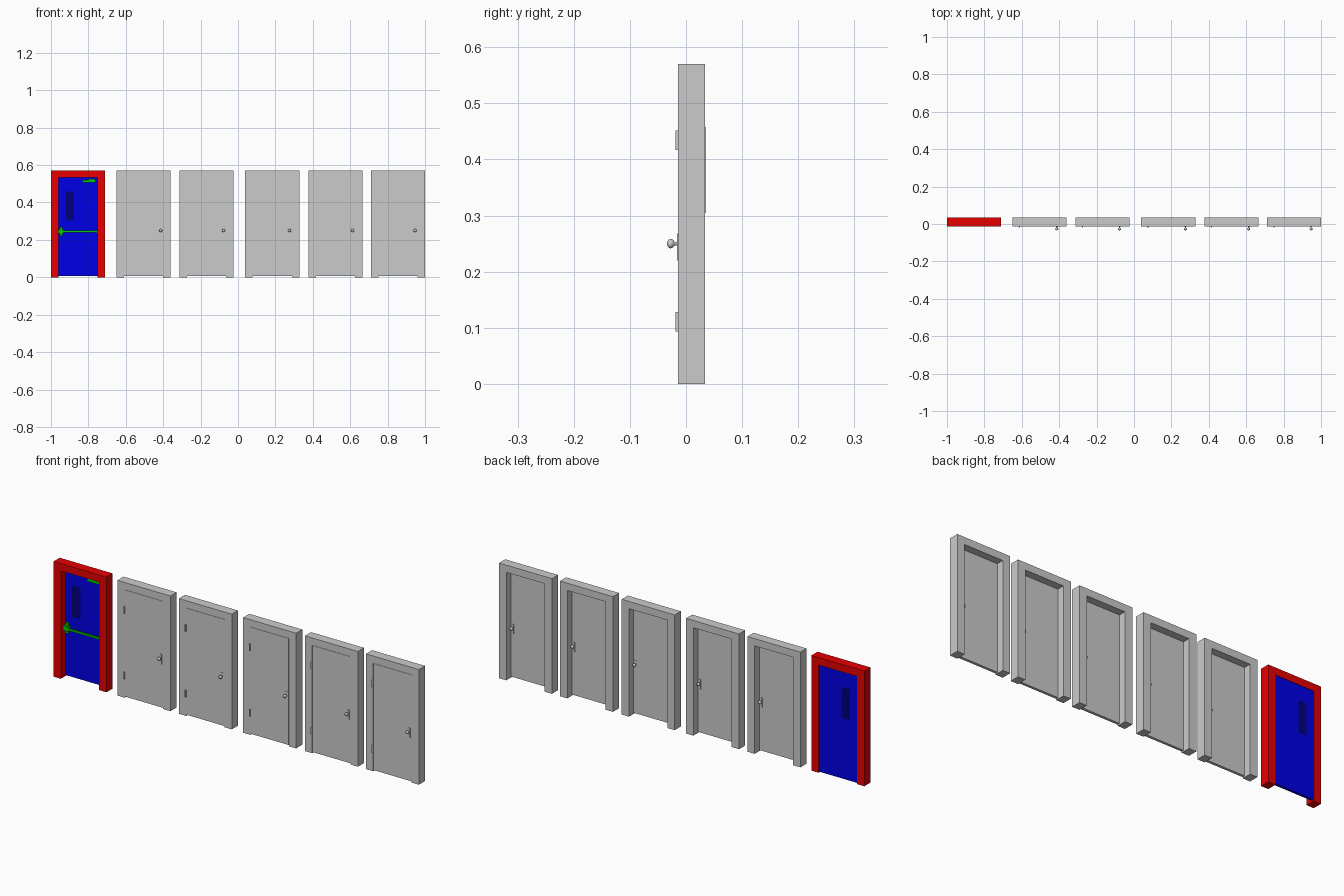
import bpy, bmesh
from mathutils import Matrix

if "Cube" in bpy.data.objects:
    bpy.data.objects.remove(bpy.data.objects["Cube"])

W, H, Y0, Y1 = 0.29, 0.57, -0.014, 0.034   # frame outer size, front and back
JAMB, HEAD = 0.04, 0.036                    # frame member widths
LEAF_T = 0.013


def material(name, rgb):
    m = bpy.data.materials.new(name)
    m.diffuse_color = (*rgb, 1)
    m.use_nodes = True
    m.node_tree.nodes["Principled BSDF"].inputs["Base Color"].default_value = m.diffuse_color
    return m


RED = material("red_paint", (0.8, 0.0, 0.0))
BLUE = material("blue_paint", (0.0, 0.0, 0.8))
GREEN = material("green_paint", (0.0, 0.6, 0.0))
GLASS = material("dark_glass", (0.0, 0.0, 0.2))


def finish(bm, name, mat=None):
    bmesh.ops.recalc_face_normals(bm, faces=bm.faces)
    mesh = bpy.data.meshes.new(name)
    bm.to_mesh(mesh)
    bm.free()
    if mat:
        mesh.materials.append(mat)
    ob = bpy.data.objects.new(name, mesh)
    bpy.context.collection.objects.link(ob)
    return ob


def box(name, x0, x1, y0, y1, z0, z1, mat=None):
    bm = bmesh.new()
    m = Matrix.Translation(((x0 + x1) / 2, (y0 + y1) / 2, (z0 + z1) / 2))
    bmesh.ops.create_cube(bm, size=1, matrix=m @ Matrix.Diagonal((x1 - x0, y1 - y0, z1 - z0, 1)))
    return finish(bm, name, mat)


def frame(x, mat=None):
    # upside-down U profile extruded through the wall depth
    a, b, t = x + JAMB, x + W - JAMB, H - HEAD
    pts = [(x, 0), (a, 0), (a, t), (b, t), (b, 0), (x + W, 0), (x + W, H), (x, H)]
    bm = bmesh.new()
    face = bm.faces.new([bm.verts.new((px, Y0, pz)) for px, pz in pts])
    ext = bmesh.ops.extrude_face_region(bm, geom=[face])["geom"]
    bmesh.ops.translate(bm, vec=(0, Y1 - Y0, 0), verts=[v for v in ext if isinstance(v, bmesh.types.BMVert)])
    finish(bm, "door_frame", mat)


def knob(x, y, z, side):
    # round knob turned on its neck: lathe profile (radius, distance from leaf)
    prof = [(0.0035, 0), (0.003, 0.006), (0.005, 0.0075), (0.0078, 0.0105),
            (0.0085, 0.0135), (0.0075, 0.0165), (0.0045, 0.019), (0, 0.02)]
    bm = bmesh.new()
    vs = [bm.verts.new((x + r, y + side * d, z)) for r, d in prof]
    es = [bm.edges.new(p) for p in zip(vs, vs[1:])]
    bmesh.ops.spin(bm, geom=vs + es, cent=(x, y, z), axis=(0, 1, 0), angle=6.2831853, steps=20)
    bmesh.ops.remove_doubles(bm, verts=bm.verts, dist=1e-5)
    ob = finish(bm, "door_knob")
    for p in ob.data.polygons:
        p.use_smooth = True


def leaf(x, y0, mat=None):
    box("door_leaf", x + JAMB + 0.0005, x + W - JAMB - 0.0005, y0, y0 + LEAF_T,
        0.006, H - HEAD - 0.001, mat)


# five plain doors, leaf flush with the front of the frame
for x in (-0.65, -0.314, 0.038, 0.376, 0.71):
    frame(x)
    leaf(x, Y0)
    for z in (0.093, 0.417):
        box("hinge", x + 0.035, x + 0.041, Y0 - 0.005, Y0 + 0.002, z, z + 0.035)
    kx = x + 0.237
    for y, s in ((Y0, -1), (Y0 + LEAF_T, 1)):
        ya, yb = sorted((y, y + s * 0.002))
        box("lock_plate", kx - 0.004, kx + 0.006, ya, yb, 0.22, 0.268)
        knob(kx, y, 0.25, s)

# fire door, leaf flush with the back of the frame
X = -1.0
FY = Y1 - LEAF_T
frame(X, RED)
leaf(X, FY - 0.0005, BLUE)
box("window_panel", X + 0.079, X + 0.124, FY - 0.0015, Y1 + 0.0004, 0.305, 0.458, GLASS)

# push bar with its latch
box("push_bar", X + 0.042, X + W - JAMB - 0.001, FY - 0.017, FY - 0.009, 0.239, 0.249, GREEN)
box("latch_case", X + 0.048, X + 0.062, FY - 0.012, FY, 0.22, 0.27, GREEN)
box("latch_block", X + 0.041, X + 0.068, FY - 0.018, FY, 0.233, 0.256, GREEN)
box("bar_end", X + W - JAMB - 0.01, X + W - JAMB - 0.001, FY - 0.017, FY, 0.237, 0.251, GREEN)

# door closer and arm
box("door_closer", X + 0.168, X + 0.238, FY - 0.012, FY, 0.508, 0.521, GREEN)
box("closer_arm", X + 0.2, X + 0.235, FY - 0.015, FY - 0.01, 0.521, 0.526, GREEN)
